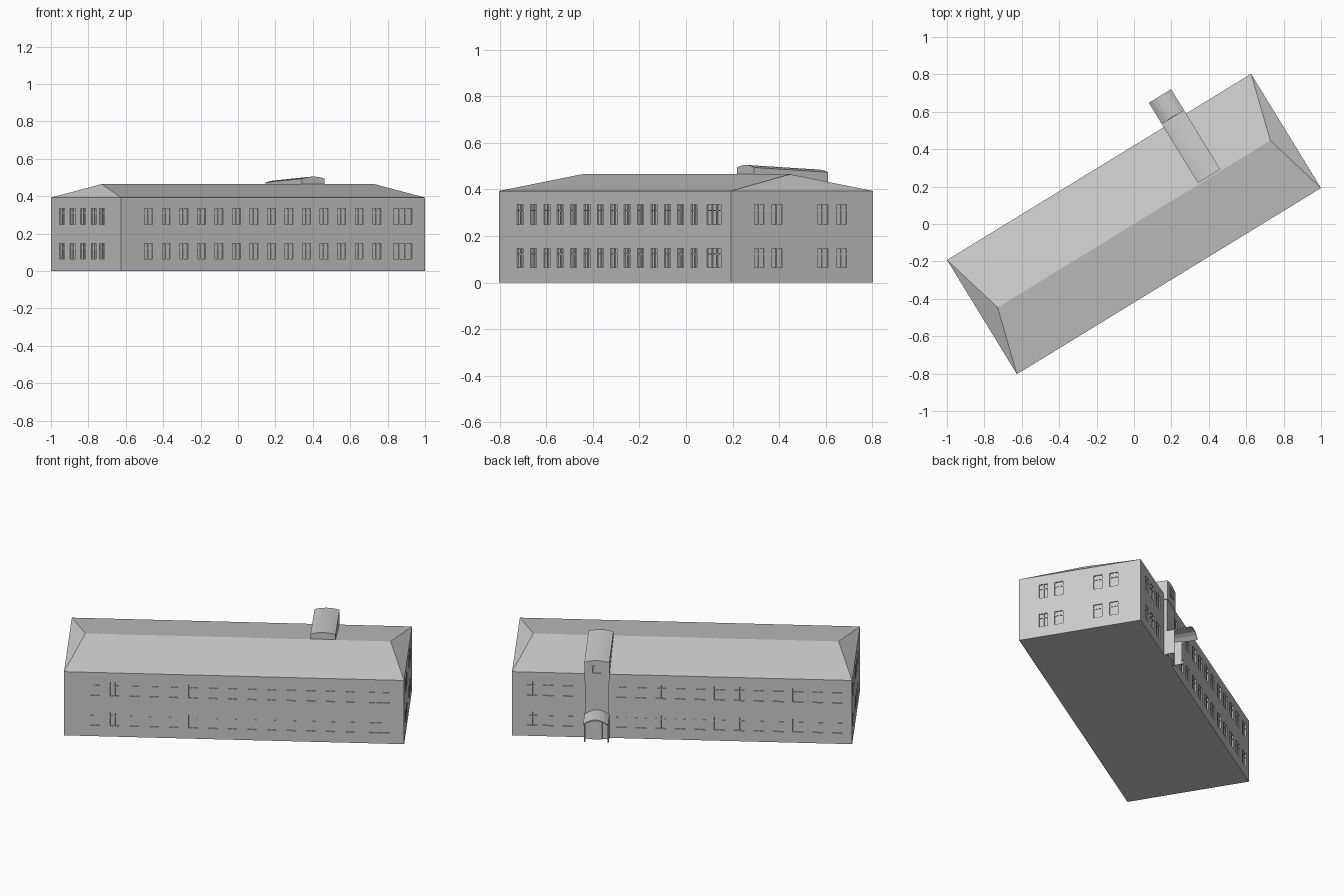
import bpy, bmesh, math
from mathutils import Matrix

if "Cube" in bpy.data.objects:
    bpy.data.objects.remove(bpy.data.objects["Cube"])

ROT = Matrix.Rotation(math.radians(31.48), 4, 'Z')   # building sits diagonally
HU, HV = 0.953, 0.358                                # half length, half depth
EAVE, RIDGE = 0.393, 0.465
DEPTH = 0.007                                        # window recess


def finish(name, bm):
    bmesh.ops.recalc_face_normals(bm, faces=bm.faces)
    bm.transform(ROT)
    me = bpy.data.meshes.new(name)
    bm.to_mesh(me)
    bm.free()
    ob = bpy.data.objects.new(name, me)
    bpy.context.collection.objects.link(ob)
    return ob


def box(bm, u0, u1, v0, v1, z0, z1):
    m = Matrix.Translation(((u0 + u1) / 2, (v0 + v1) / 2, (z0 + z1) / 2)) \
        @ Matrix.Diagonal((u1 - u0, v1 - v0, z1 - z0, 1))
    bmesh.ops.create_cube(bm, size=1, matrix=m)


def loft(bm, rings):
    # closed solid through equal-sized rings of points
    vs = [[bm.verts.new(p) for p in r] for r in rings]
    n = len(vs[0])
    for a, b in zip(vs, vs[1:]):
        for i in range(n):
            bm.faces.new((a[i], a[(i + 1) % n], b[(i + 1) % n], b[i]))
    bm.faces.new(vs[0])
    bm.faces.new(vs[-1])


def arch(u0, u1, v, z, rise, steps=6):
    pts = []
    for i in range(steps + 1):
        t = i / steps
        pts.append((u0 + (u1 - u0) * t, v, z + rise * (1 - (2 * t - 1) ** 2)))
    return pts


# Windows: (wall, centre along wall, width)
W = 0.05
windows = [('front', -0.779 + 0.11 * i, W) for i in range(14)] + [('front', 0.813, 0.115)]
windows += [('back', -0.87 + 0.11 * i, 0.06) for i in range(12)]
windows += [('back', u, 0.06) for u in (0.64, 0.75, 0.84)]
windows += [('right', v, W) for v in (-0.215, -0.125, 0.105, 0.2)]
windows += [('left', v, W) for v in (0.244, 0.14, 0.03, -0.08, -0.165)]
ROWS = ((0.065, 0.147), (0.25, 0.335))


def wall_box(bm, wall, a, b, z0, z1, inner, outer):
    # box on a wall, from inner to outer distance relative to the wall face
    s = 1 if wall in ('back', 'right') else -1
    h = HV if wall in ('front', 'back') else HU
    lo, hi = sorted((s * (h + inner), s * (h + outer)))
    if wall in ('front', 'back'):
        box(bm, a, b, lo, hi, z0, z1)
    else:
        box(bm, lo, hi, a, b, z0, z1)


# Main block with low hipped roof
bm = bmesh.new()
base = [bm.verts.new((u, v, 0)) for u, v in ((-HU, -HV), (HU, -HV), (HU, HV), (-HU, HV))]
top = [bm.verts.new((p.co.x, p.co.y, EAVE)) for p in base]
r0, r1 = bm.verts.new((-0.855, 0, RIDGE)), bm.verts.new((0.855, 0, RIDGE))
bm.faces.new(base)
for i in range(4):
    j = (i + 1) % 4
    bm.faces.new((base[i], base[j], top[j], top[i]))
for f in ((top[0], top[1], r1, r0), (top[1], top[2], r1), (top[2], top[3], r0, r1), (top[3], top[0], r0)):
    bm.faces.new(f)
body = finish("main_block", bm)

# Window recesses and glazing bars
cut, bars = bmesh.new(), bmesh.new()
for wall, c, w in windows:
    for z0, z1 in ROWS:
        a, b = c - w / 2, c + w / 2
        wall_box(cut, wall, a, b, z0, z1, -DEPTH, 0.02)
        n = 3 if w > 0.1 else 2
        for k in range(1, n):
            x = a + w * k / n
            wall_box(bars, wall, x - 0.003, x + 0.003, z0, z1, -DEPTH - 0.001, -0.002)
        zt = z0 + (z1 - z0) * 0.7
        wall_box(bars, wall, a, b, zt - 0.003, zt + 0.003, -DEPTH - 0.001, -0.003)
cutter = finish("window_cutter", cut)
cutter.hide_render = True
finish("window_bars", bars)
mod = body.modifiers.new("windows", 'BOOLEAN')
mod.operation = 'DIFFERENCE'
mod.solver = 'EXACT'
mod.object = cutter
bpy.context.view_layer.objects.active = body
bpy.ops.object.modifier_apply(modifier=mod.name)
bpy.data.objects.remove(cutter)

# Stair tower rising through the rear roof, with arched sloping top
U0, U1, VB = 0.406, 0.546, 0.38
bm = bmesh.new()
loft(bm, [[(U1, v, zb), (U0, v, zb)] + arch(U0, U1, v, zt, 0.011)
          for v, zb, zt in ((0.008, 0.44, 0.494), (0.34, 0.36, 0.476), (VB, 0.355, 0.474))])
finish("tower_top", bm)
bm = bmesh.new()
box(bm, U0 + 0.005, U1 - 0.005, 0.33, VB - 0.003, 0, 0.4)
finish("tower_wall", bm)

# Tower window frame
bm = bmesh.new()
for u in (0.45, 0.476, 0.502):
    box(bm, u - 0.003, u + 0.003, VB - 0.01, VB + 0.003, 0.405, 0.45)
for z in (0.405, 0.45):
    box(bm, 0.447, 0.505, VB - 0.01, VB + 0.003, z - 0.003, z + 0.003)
finish("tower_window_frame", bm)

# Barrel entrance canopy and its short side panels
bm = bmesh.new()
loft(bm, [arch(U0, U1, v, 0.15, 0.03) + arch(U0, U1, v, 0.143, 0.03)[::-1]
          for v in (VB - 0.01, 0.511)])
finish("entrance_canopy", bm)
bm = bmesh.new()
for u in (U0 + 0.004, U1 - 0.004):
    box(bm, u - 0.003, u + 0.003, VB - 0.01, 0.42, 0, 0.15)
finish("entrance_side_panels", bm)

# Entrance door
bm = bmesh.new()
box(bm, 0.446, 0.506, VB - 0.01, VB + 0.002, 0, 0.115)
finish("entrance_door", bm)
